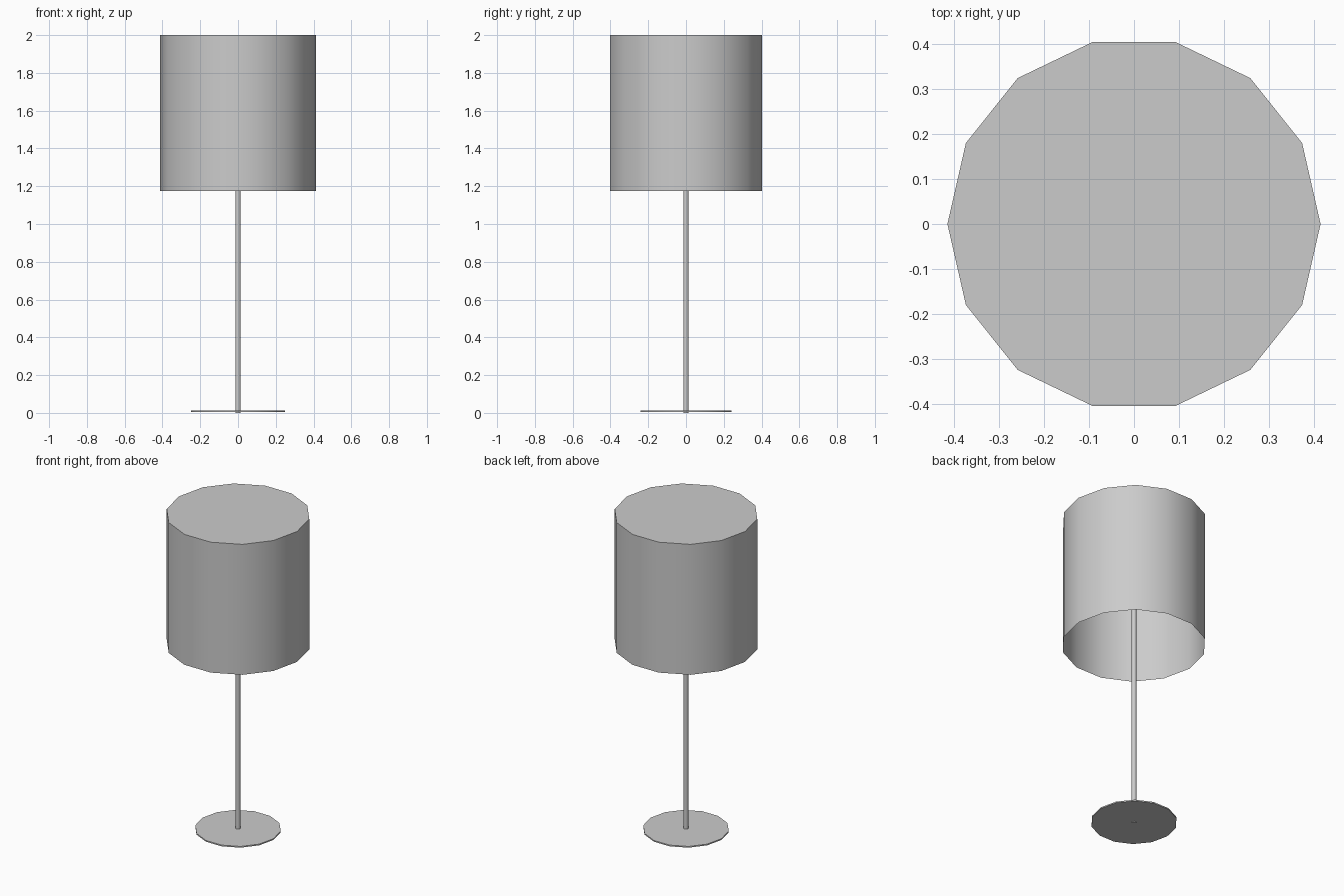
import bpy
import bmesh
import math

cube = bpy.data.objects.get("Cube")
if cube:
    bpy.data.objects.remove(cube, do_unlink=True)

SIDES = 14

grey = bpy.data.materials.new("light_grey")
grey.use_nodes = True
colour = (0.6, 0.6, 0.6, 1)
grey.diffuse_color = colour
grey.node_tree.nodes["Principled BSDF"].inputs["Base Color"].default_value = colour


def cylinder(name, radius, bottom, top, open_bottom=False):
    """Upright cylinder with a corner on +x and smooth sides."""
    bm = bmesh.new()
    ring = []
    for i in range(SIDES):
        a = math.tau * i / SIDES
        ring.append(bm.verts.new((radius * math.cos(a), radius * math.sin(a), bottom)))
    base = bm.faces.new(ring)
    extruded = bmesh.ops.extrude_face_region(bm, geom=[base], use_keep_orig=True)
    for v in extruded["geom"]:
        if isinstance(v, bmesh.types.BMVert):
            v.co.z = top
    bmesh.ops.recalc_face_normals(bm, faces=bm.faces[:])
    if open_bottom:
        low = [f for f in bm.faces if all(v.co.z == ring[0].co.z for v in f.verts)]
        bmesh.ops.delete(bm, geom=low, context="FACES_ONLY")
    mesh = bpy.data.meshes.new(name)
    bm.to_mesh(mesh)
    bm.free()
    mesh.materials.append(grey)
    obj = bpy.data.objects.new(name, mesh)
    bpy.context.collection.objects.link(obj)
    bpy.ops.object.select_all(action="DESELECT")
    obj.select_set(True)
    bpy.context.view_layer.objects.active = obj
    bpy.ops.object.shade_smooth_by_angle(angle=math.radians(30))
    return obj


# Thin foot disc, pole through it, and a shade open underneath
cylinder("base_disc", 0.248, 0.004, 0.012)
cylinder("pole", 0.014, 0, 1.99)
cylinder("lamp_shade", 0.414, 1.175, 2, open_bottom=True)
